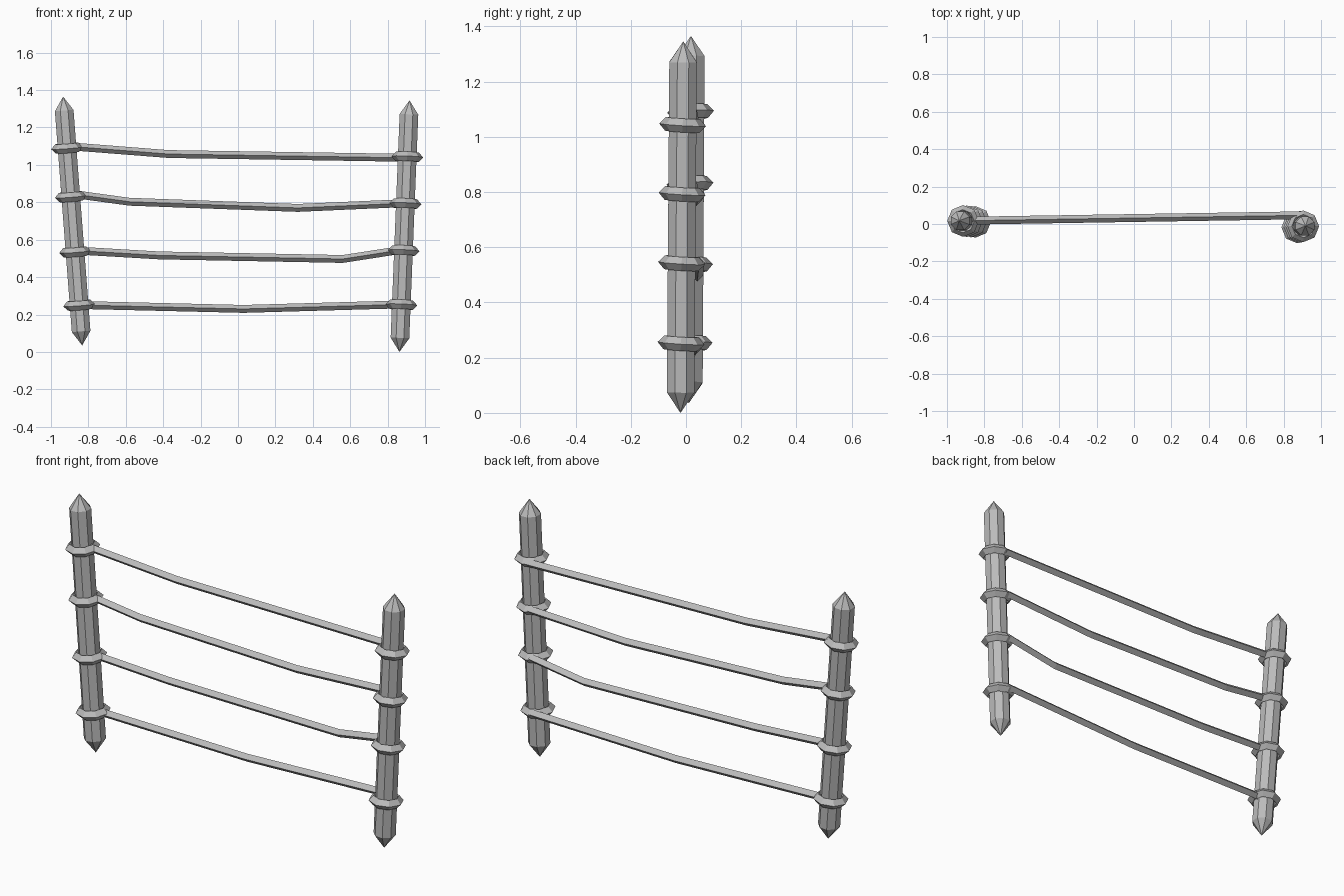
import bpy, bmesh, math
from mathutils import Vector, Matrix

cube = bpy.data.objects.get("Cube")
if cube:
    bpy.data.objects.remove(cube, do_unlink=True)

grey = bpy.data.materials.new("plain_grey")
grey.use_nodes = True
grey.diffuse_color = (0.5, 0.5, 0.5, 1)
grey.node_tree.nodes["Principled BSDF"].inputs["Base Color"].default_value = (0.5, 0.5, 0.5, 1)


def finish(bm, name):
    bmesh.ops.recalc_face_normals(bm, faces=bm.faces)
    mesh = bpy.data.meshes.new(name)
    bm.to_mesh(mesh)
    bm.free()
    mesh.materials.append(grey)
    obj = bpy.data.objects.new(name, mesh)
    bpy.context.collection.objects.link(obj)
    return obj


def loft(bm, rings, closed=False):
    """Skin consecutive vertex rings with quads."""
    pairs = list(zip(rings, rings[1:])) + ([(rings[-1], rings[0])] if closed else [])
    for a, b in pairs:
        n = len(a)
        for i in range(n):
            j = (i + 1) % n
            bm.faces.new((a[i], a[j], b[j], b[i]))


def polygon(bm, frame, radius, height, sides=8, turn=0.0):
    angles = [turn + i * math.tau / sides for i in range(sides)]
    return [bm.verts.new(frame @ Vector((radius * math.cos(a), radius * math.sin(a), height)))
            for a in angles]


def make_post(name, bottom, top, radius=0.054, tip=0.075):
    """Eight-sided stake, pointed at both ends."""
    axis = top - bottom
    frame = Matrix.Translation(bottom) @ Vector((0, 0, 1)).rotation_difference(axis).to_matrix().to_4x4()
    bm = bmesh.new()
    low = polygon(bm, frame, radius, tip, turn=math.pi / 8)
    high = polygon(bm, frame, radius, axis.length - tip, turn=math.pi / 8)
    loft(bm, [low, high])
    for ring, point in ((low, bottom), (high, top)):
        apex = bm.verts.new(point)
        for i in range(8):
            bm.faces.new((ring[i], ring[(i + 1) % 8], apex))
    finish(bm, name)


def make_loop(name, bottom, top, z, pitch):
    """Rope loop with a diamond section, tied round a post."""
    axis = top - bottom
    centre = bottom + axis * ((z - bottom.z) / axis.z)
    turn = Vector((0, 0, 1)).rotation_difference(axis).to_matrix().to_4x4()
    frame = Matrix.Translation(centre) @ Matrix.Rotation(math.radians(pitch), 4, 'X') @ turn
    bm = bmesh.new()
    section = [(0.085, 0), (0.062, 0.025), (0.04, 0), (0.062, -0.025)]
    loft(bm, [polygon(bm, frame, r, h) for r, h in section], closed=True)
    finish(bm, name)


def make_rope(name, points, half=0.021):
    """Sagging diamond-section rope; depth follows the line between the posts."""
    bm = bmesh.new()
    rings = []
    for x, z in points:
        y = 0.032 + 0.016 * x
        rings.append([bm.verts.new((x, y + dy * half, z + dz * half))
                      for dy, dz in ((1, 0), (0, 1), (-1, 0), (0, -1))])
    loft(bm, rings)
    bm.faces.new(rings[0])
    bm.faces.new(rings[-1])
    finish(bm, name)


# Leaning posts with their rope loops
posts = {
    "right": (Vector((-0.833, 0.01, 0.035)), Vector((-0.935, 0.018, 1.365)),
              (0.25, 0.535, 0.83, 1.09), 3),
    "left": (Vector((0.863, -0.02, 0.0)), Vector((0.917, -0.01, 1.345)),
             (0.252, 0.542, 0.793, 1.043), -3),
}
for side, (bottom, top, heights, pitch) in posts.items():
    make_post(side + "_post", bottom, top)
    for i, z in enumerate(heights):
        make_loop(f"{side}_loop_{i + 1}", bottom, top, z, pitch)

# Ropes strung between the posts
ropes = [
    [(-0.81, 0.25), (0.03, 0.23), (0.87, 0.254)],
    [(-0.83, 0.54), (-0.42, 0.516), (0.56, 0.497), (0.87, 0.545)],
    [(-0.85, 0.84), (-0.58, 0.803), (0.32, 0.77), (0.88, 0.795)],
    [(-0.87, 1.097), (-0.37, 1.058), (0.89, 1.038)],
]
for i, points in enumerate(ropes):
    make_rope(f"rope_{i + 1}", points)
